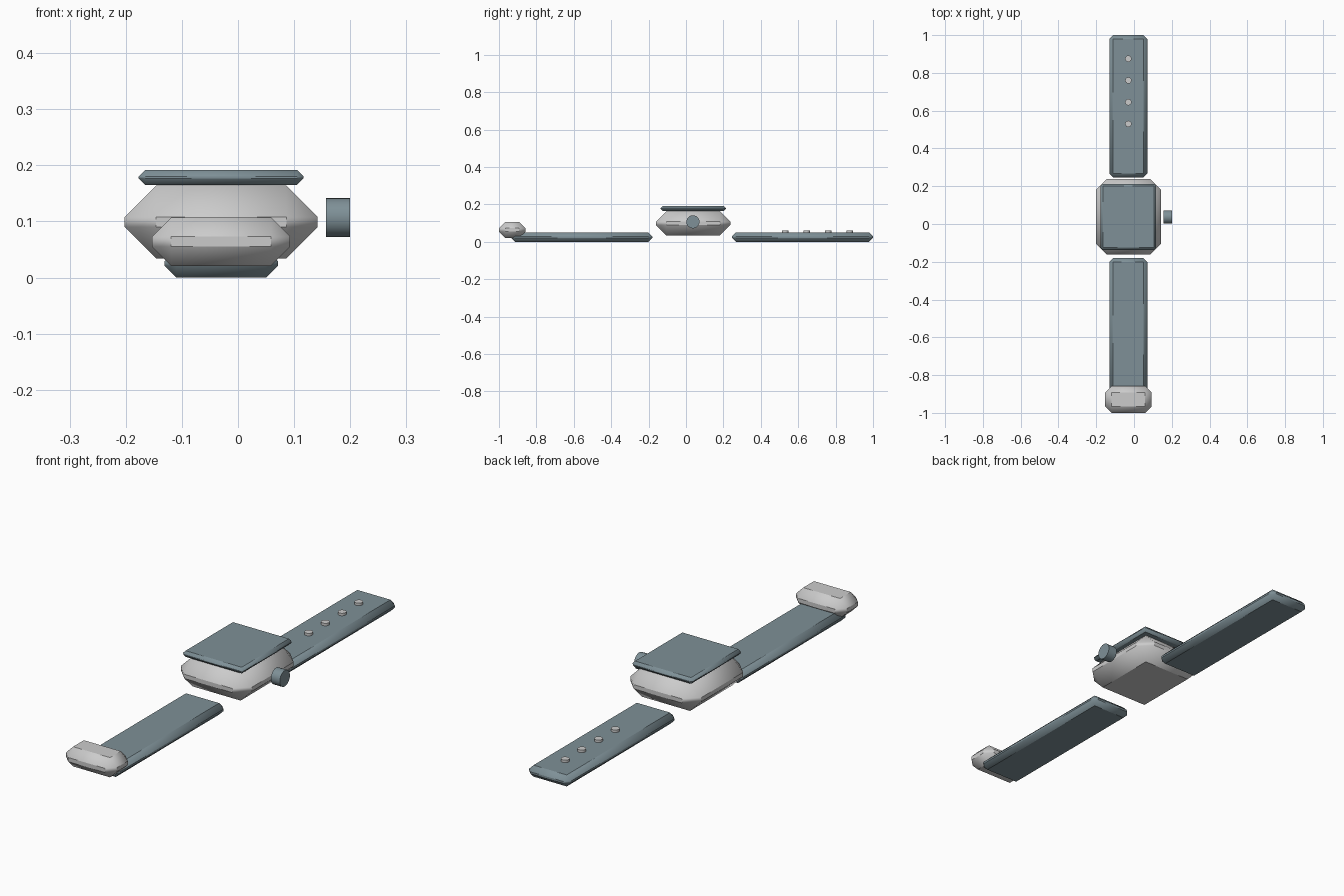
import bpy, math

if "Cube" in bpy.data.objects:
    bpy.data.objects.remove(bpy.data.objects["Cube"])

CX, CY = -0.03, 0.038   # watch axis

slate = bpy.data.materials.new("slate")
slate.diffuse_color = (0.21, 0.28, 0.31, 1)
slate.use_nodes = True
slate.node_tree.nodes["Principled BSDF"].inputs["Base Color"].default_value = slate.diffuse_color


def finish(ob, name, mat):
    ob.name = name
    if mat:
        ob.data.materials.append(mat)
    bpy.ops.object.shade_smooth_by_angle(angle=math.radians(40))
    return ob


def chamfered_box(name, x, y, z, width, mat=None):
    """Box given by (min, max) ranges, with one-segment chamfers on all edges."""
    bpy.ops.mesh.primitive_cube_add(size=1, location=[(a + b) / 2 for a, b in (x, y, z)])
    ob = bpy.context.object
    ob.scale = [b - a for a, b in (x, y, z)]
    bpy.ops.object.transform_apply(location=False, rotation=False, scale=True)
    bev = ob.modifiers.new("chamfer", 'BEVEL')
    bev.width = width
    bev.segments = 1
    bpy.ops.object.modifier_apply(modifier=bev.name)
    return finish(ob, name, mat)


def cylinder(name, loc, r, depth, rot=(0, 0, 0), mat=None, sides=16):
    bpy.ops.mesh.primitive_cylinder_add(vertices=sides, radius=r, depth=depth,
                                        location=loc, rotation=rot)
    return finish(bpy.context.object, name, mat)


def span(half):
    return (CX - half, CX + half)


# Case and screen
chamfered_box("case", span(0.172), (CY - 0.199, CY + 0.199), (0.034, 0.164), 0.056)
chamfered_box("screen", span(0.147), (CY - 0.175, CY + 0.175), (0.165, 0.192), 0.012, slate)

# Crown on the right side
cylinder("crown", (0.1785, CY - 0.001, 0.107), 0.035, 0.043, (0, math.pi / 2, 0), slate, 24)

# Two straps
chamfered_box("strap_back", span(0.101), (0.246, 1.0), (0.0, 0.05), 0.021, slate)
chamfered_box("strap_front", span(0.101), (-0.934, -0.18), (0.0, 0.05), 0.021, slate)

# Buckle at the front end
chamfered_box("buckle", span(0.123), (-1.0, -0.858), (0.021, 0.107), 0.034)

# Adjustment studs along the back strap
for i in range(4):
    cylinder(f"stud_{i + 1}", (CX, 0.53 + 0.115 * i, 0.052), 0.017, 0.018)
